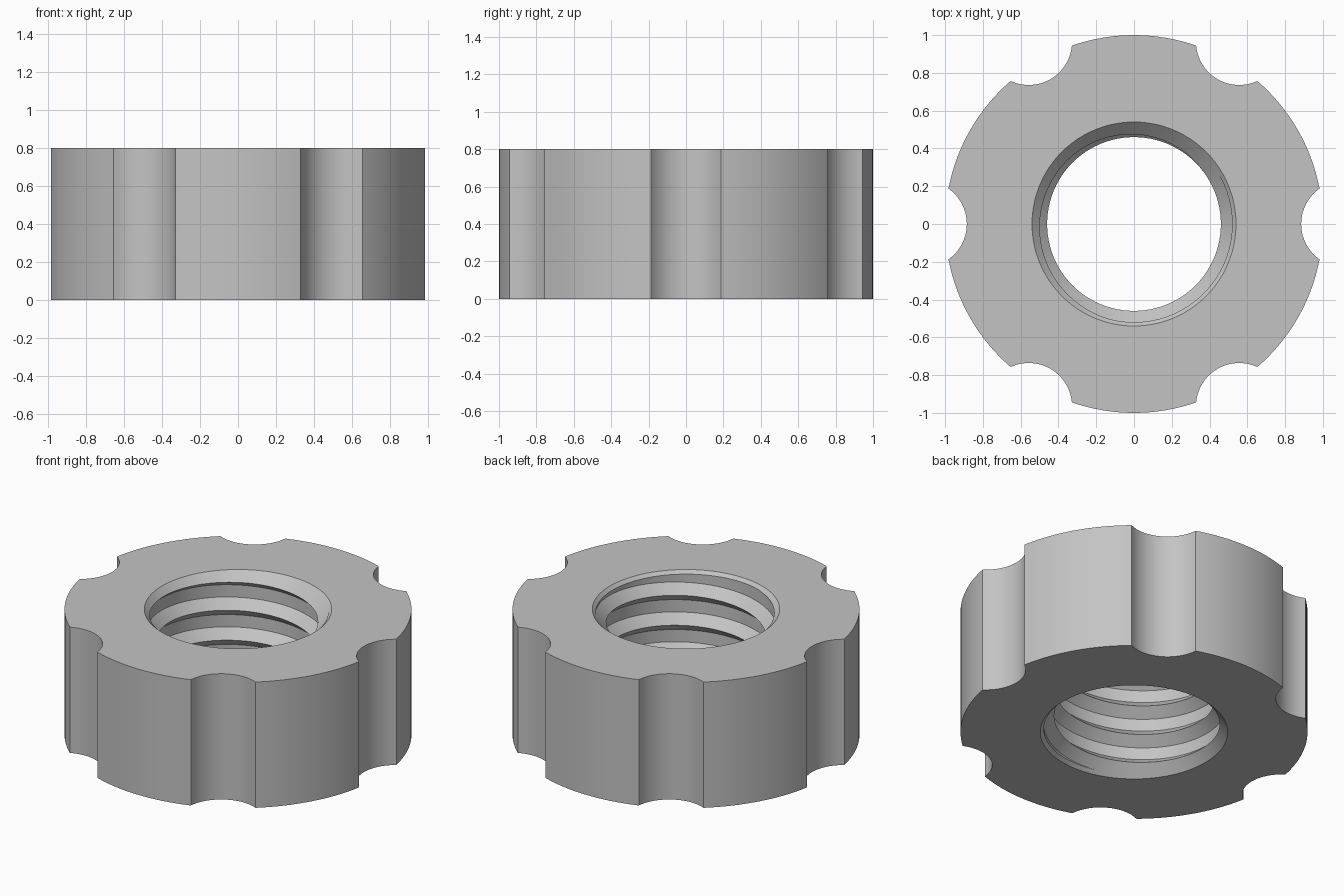
import bpy, bmesh
from math import pi, cos, sin, acos, atan2, radians
from mathutils import Matrix, Vector

cube = bpy.data.objects.get("Cube")
if cube:
    bpy.data.objects.remove(cube, do_unlink=True)

HEIGHT = 0.8
NOTCH_CENTRE, NOTCH_RADIUS = 1.114, 0.229
CREST, ROOT, PITCH = 0.46, 0.52, 0.19
CHAMFER = 0.54

grey = bpy.data.materials.new("plain_grey")
grey.use_nodes = True
grey.diffuse_color = (0.55, 0.55, 0.55, 1)
grey.node_tree.nodes["Principled BSDF"].inputs["Base Color"].default_value = grey.diffuse_color


def to_object(name, bm):
    bmesh.ops.recalc_face_normals(bm, faces=bm.faces)
    mesh = bpy.data.meshes.new(name)
    bm.to_mesh(mesh)
    bm.free()
    mesh.materials.append(grey)
    obj = bpy.data.objects.new(name, mesh)
    bpy.context.collection.objects.link(obj)
    return obj


def make_body():
    # Outline of a disc with six round notches, extruded upward
    half = acos((1 + NOTCH_CENTRE**2 - NOTCH_RADIUS**2) / (2 * NOTCH_CENTRE))
    sweep = atan2(sin(half), NOTCH_CENTRE - cos(half))
    bm = bmesh.new()
    outline = []
    for k in range(6):
        turn = Matrix.Rotation(k * pi / 3, 3, 'Z')
        for i in range(17):
            t = sweep * (i / 8 - 1)
            outline.append(turn @ Vector((NOTCH_CENTRE - NOTCH_RADIUS * cos(t), NOTCH_RADIUS * sin(t), 0)))
        for i in range(1, 16):
            a = half + (pi / 3 - 2 * half) * i / 16
            outline.append(turn @ Vector((cos(a), sin(a), 0)))
    base = bm.faces.new([bm.verts.new(p) for p in outline])
    top = bmesh.ops.extrude_face_region(bm, geom=[base])["geom"]
    bmesh.ops.translate(bm, vec=(0, 0, HEIGHT), verts=[v for v in top if isinstance(v, bmesh.types.BMVert)])
    return to_object("notched_threaded_ring", bm)


def make_thread_cutter(segments=96, turns=8):
    # Helical bore: sharp crest, sloping flanks and flat root
    profile = [(0, CREST), (0.057, ROOT), (PITCH - 0.055, ROOT)]
    rows = [(t * PITCH + dz, r) for t in range(turns) for dz, r in profile]
    rows.append((turns * PITCH, CREST))
    start = 0.70 - 6 * PITCH
    bm = bmesh.new()
    columns = []
    for j in range(segments + 1):
        a = 2 * pi * j / segments
        columns.append([bm.verts.new((r * cos(a), r * sin(a), start + z + PITCH * j / segments))
                        for z, r in rows])
    for left, right in zip(columns, columns[1:]):
        for i in range(len(rows) - 1):
            bm.faces.new((left[i], right[i], right[i + 1], left[i + 1]))
    bmesh.ops.remove_doubles(bm, verts=bm.verts, dist=0.0001)
    # Close both ends beyond the body
    rim = [e for e in bm.edges if e.is_boundary]
    low, high = bm.verts.new((0, 0, -0.7)), bm.verts.new((0, 0, 1.6))
    for e in rim:
        a, b = e.verts
        bm.faces.new((a, b, low if a.co.z < HEIGHT / 2 else high))
    return to_object("thread_cutter", bm)


def make_chamfer_cutter(z, side):
    # Cone that bevels one mouth of the bore
    bm = bmesh.new()
    outer, inner = CHAMFER + 0.1, CHAMFER - 0.14
    bmesh.ops.create_cone(bm, cap_ends=True, segments=96, depth=0.24,
                          radius1=inner if side > 0 else outer,
                          radius2=outer if side > 0 else inner)
    bmesh.ops.translate(bm, vec=(0, 0, z - side * 0.02), verts=bm.verts)
    return to_object("chamfer_cutter", bm)


body = make_body()
bpy.ops.object.select_all(action='DESELECT')
bpy.context.view_layer.objects.active = body
body.select_set(True)

# Cut the threaded bore and its two bevelled mouths
for cutter in (make_thread_cutter(), make_chamfer_cutter(HEIGHT, 1), make_chamfer_cutter(0, -1)):
    cutter.hide_render = True
    mod = body.modifiers.new("cut", 'BOOLEAN')
    mod.operation = 'DIFFERENCE'
    mod.solver = 'EXACT'
    mod.object = cutter
    bpy.ops.object.modifier_apply(modifier=mod.name)
    bpy.data.objects.remove(cutter, do_unlink=True)

bpy.ops.object.shade_smooth_by_angle(angle=radians(25))
